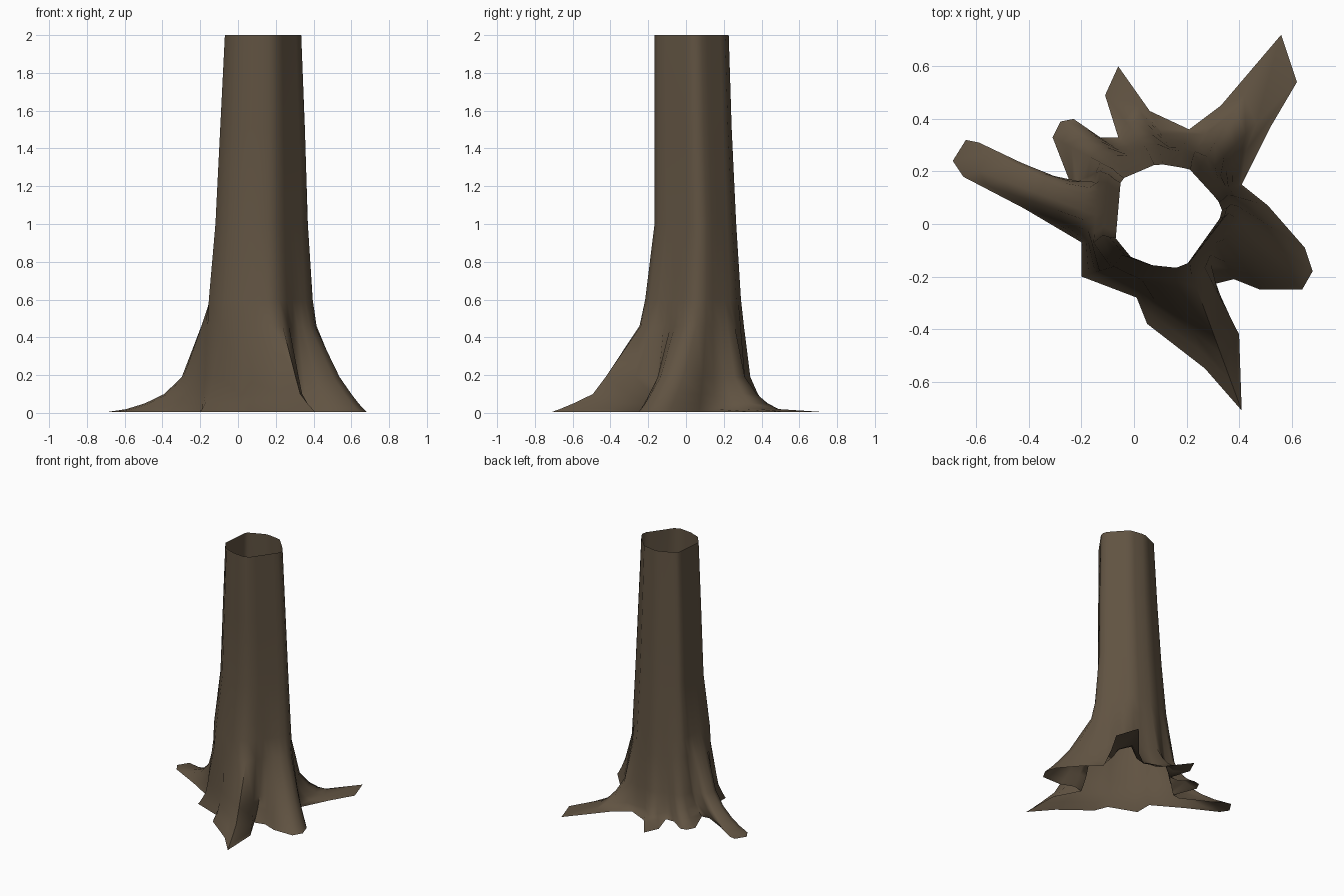
import bpy, bmesh, math
from mathutils import Vector

cube = bpy.data.objects.get("Cube")
if cube:
    bpy.data.objects.remove(cube, do_unlink=True)

bark = bpy.data.materials.new("dark_bark")
bark.use_nodes = True
colour = (0.118, 0.086, 0.054, 1)
bark.diffuse_color = colour
shader = bark.node_tree.nodes["Principled BSDF"]
shader.inputs["Base Color"].default_value = colour
shader.inputs["Roughness"].default_value = 0.9

# Corners of the uneven trunk section, around its centre
RIM = [Vector(p) for p in [(.21, .01), (.19, .06), (.08, .18), (-.04, .20), (-.18, .14),
                           (-.20, -.09), (-.12, -.18), (.06, -.20)]]

# Trunk sections: height, centre x, centre y, scale x, scale y
SECTIONS = [(2, .13, .03, 1, 1), (1.5, .127, .038, 1.11, 1.04),
            (1, .122, .05, 1.21, 1.1), (.6, .117, .038, 1.36, 1.29)]

# Heights below the trunk, and how far out each kind of root reaches at them
FLARE_HEIGHTS = [.46, .19, .1, .05, .02, .005]
BROAD = (.08, .52, .73, .86, .95, 1)
LONG = (.09, .45, .58, .78, .92, 1)
SLIM = (.09, .28, .45, .64, .82, 1)
FLAT = (.05, .16, .29, .41, .53, 1)
NOTCH = (.15, .42, .62, .8, .93, 1)

# Each root: start angle on the trunk, kind, ground outline
ROOTS = [
    (-40, BROAD, [(.30, -.23), (.38, -.21), (.48, -.25), (.64, -.25),
                  (.68, -.18), (.65, -.09), (.51, .07)]),
    (25, FLAT, [(.41, .15), (.52, .37), (.62, .54), (.56, .72), (.33, .45)]),
    (75, FLAT, [(.21, .36), (.06, .43), (-.06, .60), (-.11, .49)]),
    (115, SLIM, [(-.06, .33), (-.13, .33), (-.23, .40), (-.28, .39), (-.31, .33)]),
    (145, SLIM, [(-.24, .15), (-.30, .14), (-.51, .25), (-.59, .31), (-.64, .32),
                 (-.69, .24), (-.65, .18), (-.42, .06)]),
    (203, LONG, [(-.20, -.07), (-.20, -.20)]),
    (252, LONG, [(.01, -.28), (.05, -.38), (.27, -.55), (.41, -.71), (.40, -.42)]),
]


def rim_point(angle):
    """Where a ray from the centre meets the trunk section."""
    ray = Vector((math.cos(angle), math.sin(angle)))
    for a, b in zip(RIM, RIM[1:] + RIM[:1]):
        if a.cross(ray) >= 0 and ray.cross(b) > 0:
            edge = b - a
            return ray * (a.cross(edge) / ray.cross(edge))


def column(angle, reaches, foot):
    """Points from the trunk rim down to one foot on the ground."""
    rim = rim_point(angle)
    points = [Vector((cx + sx * rim.x, cy + sy * rim.y, z))
              for z, cx, cy, sx, sy in SECTIONS]
    start = points[-1].xy
    for z, reach in zip(FLARE_HEIGHTS, reaches):
        points.append(start.lerp(Vector(foot), reach).to_3d() + Vector((0, 0, z)))
    return points


# Hollow trunk flaring into the roots, open at both ends
bm = bmesh.new()
columns = []
for i, (angle, kind, outline) in enumerate(ROOTS):
    end = ROOTS[i + 1][0] if i + 1 < len(ROOTS) else ROOTS[0][0] + 360
    for k, foot in enumerate(outline):
        a = math.radians(angle + (end - angle) * k / len(outline))
        points = column(a, kind if k else NOTCH, foot)
        columns.append([bm.verts.new(p) for p in points])

for left, right in zip(columns, columns[1:] + columns[:1]):
    for j in range(len(left) - 1):
        bm.faces.new((left[j], left[j + 1], right[j + 1], right[j]))

mesh = bpy.data.meshes.new("trunk_with_roots")
bm.to_mesh(mesh)
bm.free()
mesh.materials.append(bark)
trunk = bpy.data.objects.new("trunk_with_roots", mesh)
bpy.context.collection.objects.link(trunk)

bpy.ops.object.select_all(action='DESELECT')
trunk.select_set(True)
bpy.context.view_layer.objects.active = trunk
bpy.ops.object.shade_smooth_by_angle(angle=math.radians(80))
